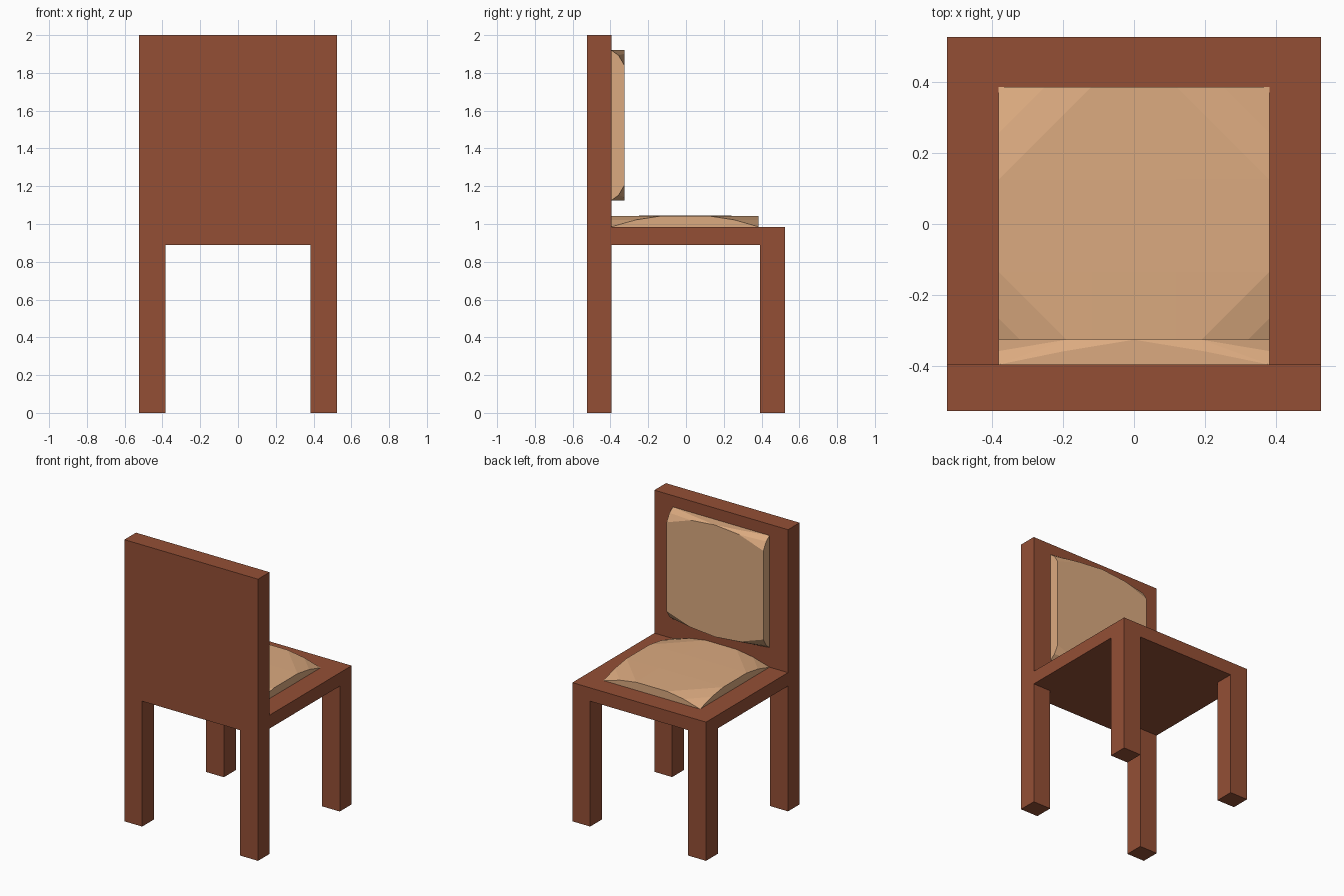
import bpy, bmesh
from mathutils import Matrix, Vector

if "Cube" in bpy.data.objects:
    bpy.data.objects.remove(bpy.data.objects["Cube"])


def material(name, rgb):
    m = bpy.data.materials.new(name)
    m.diffuse_color = (*rgb, 1)
    m.use_nodes = True
    m.node_tree.nodes["Principled BSDF"].inputs["Base Color"].default_value = m.diffuse_color
    return m


def finish(bm, name, mat):
    bmesh.ops.dissolve_limit(bm, angle_limit=0.01, verts=bm.verts[:], edges=bm.edges[:])
    bmesh.ops.recalc_face_normals(bm, faces=bm.faces[:])
    mesh = bpy.data.meshes.new(name)
    bm.to_mesh(mesh)
    bm.free()
    mesh.materials.append(mat)
    obj = bpy.data.objects.new(name, mesh)
    bpy.context.collection.objects.link(obj)
    return obj


def extrude(bm, faces, z):
    res = bmesh.ops.extrude_face_region(bm, geom=faces)
    for v in res["geom"]:
        if isinstance(v, bmesh.types.BMVert):
            v.co.z = z


def cushion(name, corner, centre, mat, upright=False):
    # hull of one corner's outline points mirrored to all four corners
    bm = bmesh.new()
    pts = {(sx * x, sy * y, z) for x, y, z in corner for sx in (-1, 1) for sy in (-1, 1)}
    for p in sorted(pts):
        bm.verts.new(p)
    bmesh.ops.convex_hull(bm, input=bm.verts[:])
    m = Matrix.Translation(centre)
    if upright:  # local y -> world z, local z -> world y
        m = m @ Matrix(((1, 0, 0, 0), (0, 0, 1, 0), (0, 1, 0, 0), (0, 0, 0, 1)))
    bmesh.ops.transform(bm, matrix=m, verts=bm.verts[:])
    return finish(bm, name, mat)


wood = material("wood", (0.296, 0.078, 0.036))
fabric = material("fabric", (0.71, 0.402, 0.214))

# Chair frame: seat slab cut into a grid, legs pulled down, back pulled up
H, IN, BACK, Z0, Z1 = 0.525, 0.385, -0.395, 0.89, 0.985
bm = bmesh.new()
bmesh.ops.create_cube(bm, size=1, matrix=Matrix.Translation((0, 0, (Z0 + Z1) / 2))
                      @ Matrix.Diagonal((2 * H, 2 * H, Z1 - Z0, 1)))
for co, no in (((-IN, 0, 0), (1, 0, 0)), ((IN, 0, 0), (1, 0, 0)),
               ((0, BACK, 0), (0, 1, 0)), ((0, 0.392, 0), (0, 1, 0))):
    bmesh.ops.bisect_plane(bm, geom=bm.verts[:] + bm.edges[:] + bm.faces[:],
                           plane_co=co, plane_no=no)
bm.normal_update()
mids = [(f, f.calc_center_median()) for f in bm.faces]
legs = [f for f, c in mids if f.normal.z < -0.9 and abs(c.x) > IN and abs(c.y) > 0.392]
back = [f for f, c in mids if f.normal.z > 0.9 and c.y < BACK]
extrude(bm, legs, 0)
extrude(bm, back, 2)
finish(bm, "chair_frame", wood)

# Seat cushion: domed top with corners falling to the seat
cushion("seat_cushion",
        [(0.38, 0.39, 0), (0.38, 0.26, 0.037), (0.38, 0.13, 0.057),
         (0.25, 0.39, 0.037), (0.12, 0.39, 0.057), (0.12, 0.13, 0.06)],
        Vector((0, -0.005, Z1)), fabric)

# Back cushion: flat face with curved top and bottom edges
cushion("back_cushion",
        [(0.38, 0.3975, 0), (0.38, 0.37, 0.038), (0.38, 0.315, 0.07),
         (0.19, 0.38, 0.07), (0, 0.3975, 0.07), (0.2, 0.3975, 0.037)],
        Vector((0, BACK, 1.5225)), fabric, upright=True)
